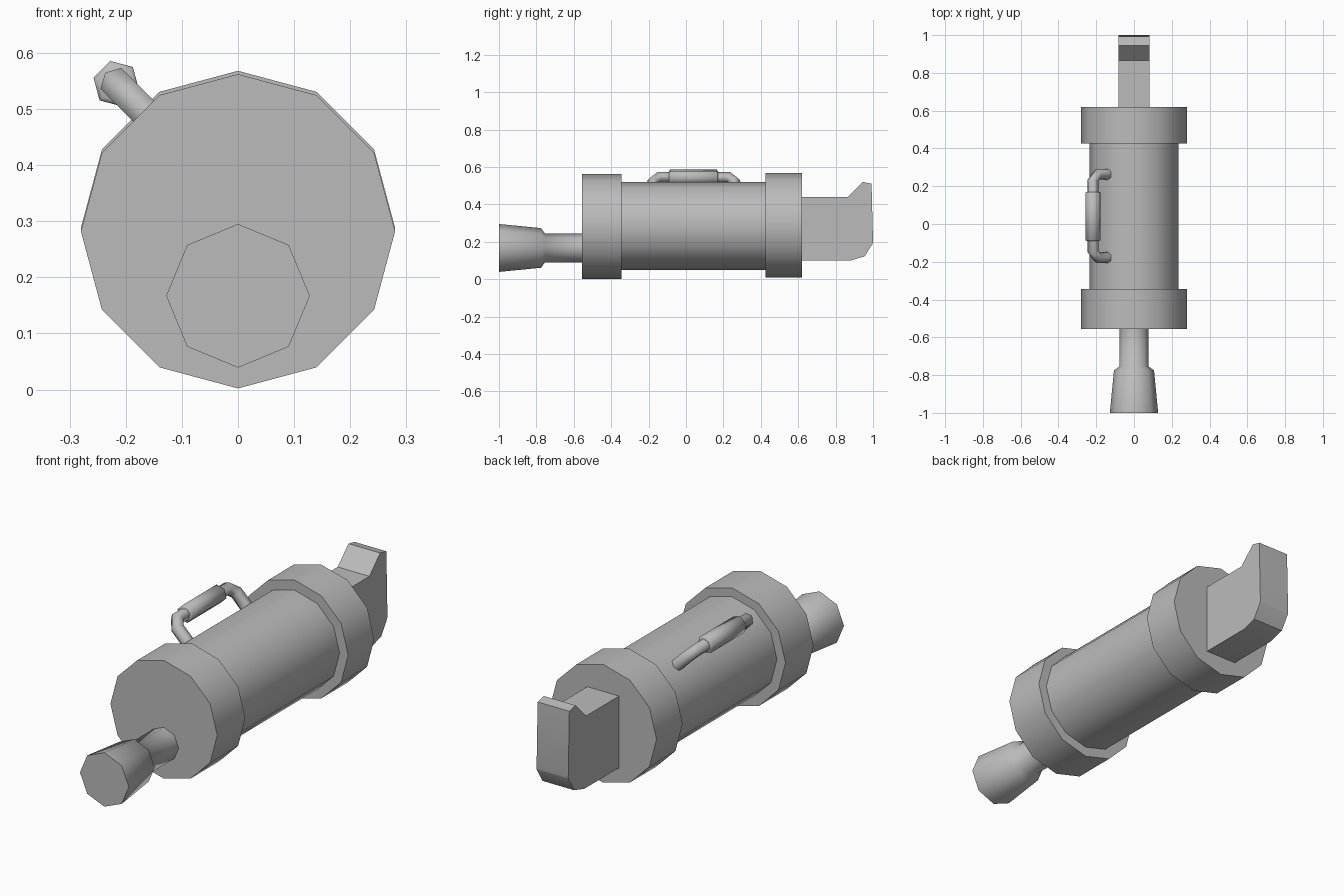
import bpy, bmesh, math
from mathutils import Vector

cube = bpy.data.objects.get("Cube")
if cube:
    bpy.data.objects.remove(cube)

grey = bpy.data.materials.new("plain grey")
grey.use_nodes = True
colour = (0.5, 0.5, 0.5, 1)
grey.diffuse_color = colour
grey.node_tree.nodes["Principled BSDF"].inputs["Base Color"].default_value = colour


def finish(name, bm, angle):
    """Turn a bmesh into a shaded, coloured object."""
    bmesh.ops.recalc_face_normals(bm, faces=bm.faces)
    mesh = bpy.data.meshes.new(name)
    bm.to_mesh(mesh)
    bm.free()
    mesh.shade_smooth()
    mesh.set_sharp_from_angle(angle=math.radians(angle))
    mesh.materials.append(grey)
    obj = bpy.data.objects.new(name, mesh)
    bpy.context.collection.objects.link(obj)
    return obj


def add_ring(bm, y, r, sides, x, z, phase=90):
    angles = [math.radians(phase) + math.tau * i / sides for i in range(sides)]
    verts = [bm.verts.new((x + r * math.cos(a), y, z + r * math.sin(a))) for a in angles]
    return verts, [bm.edges.new((verts[i - 1], verts[i])) for i in range(sides)]


def lathe(bm, profile, sides, x, z, phase=90):
    """Skin rings given as (y, radius); returns the list of rings."""
    rings = [add_ring(bm, y, r, sides, x, z, phase) for y, r in profile]
    for (a, _), (b, _) in zip(rings, rings[1:]):
        for i in range(sides):
            bm.faces.new((a[i - 1], a[i], b[i], b[i - 1]))
    return rings


def drum(name, profile, sides, x, z, phase=90, angle=40):
    bm = bmesh.new()
    rings = lathe(bm, profile, sides, x, z, phase)
    for verts, _ in (rings[0], rings[-1]):
        bm.faces.new(verts)
    return finish(name, bm, angle)


# Main cylinder and its two end collars
drum("main_cylinder", [(-0.4, 0.235), (0.5, 0.235)], 12, 0, 0.285)
drum("front_collar", [(-0.555, 0.28), (-0.345, 0.28)], 12, 0, 0.282)
drum("rear_collar", [(0.425, 0.28), (0.62, 0.28)], 12, 0, 0.288)

# Flared nozzle with a rounded hollow in its mouth
bm = bmesh.new()
outer = lathe(bm, [(-1, 0.128), (-0.775, 0.106), (-0.755, 0.078), (-0.54, 0.078)], 8, 0, 0.167)
bowl = lathe(bm, [(-1, 0.085), (-0.95, 0.078), (-0.91, 0.05), (-0.895, 0.012)], 12, 0, 0.167)
bmesh.ops.bridge_loops(bm, edges=outer[0][1] + bowl[0][1])
bm.faces.new(outer[-1][0])
bm.faces.new(bowl[-1][0])
finish("nozzle", bm, 58)

# Rear block: side profile extruded across the width
half_width = 0.083
profile = [(0.6, 0.1), (0.88, 0.1), (0.955, 0.122), (0.998, 0.19),
           (1, 0.2), (0.992, 0.51), (0.945, 0.52), (0.865, 0.44), (0.6, 0.44)]
bm = bmesh.new()
face = bm.faces.new([bm.verts.new((-half_width, y, z)) for y, z in profile])
extruded = bmesh.ops.extrude_face_region(bm, geom=[face])["geom"]
bmesh.ops.translate(bm, vec=(2 * half_width, 0, 0),
                    verts=[v for v in extruded if isinstance(v, bmesh.types.BMVert)])
if not face.is_valid or len([f for f in bm.faces if len(f.verts) == len(profile)]) < 2:
    bmesh.ops.holes_fill(bm, edges=bm.edges)
finish("rear_block", bm, 40)

# Carrying handle: bent bar leaning out at 45 degrees, with a thicker grip
grip_x, grip_z = -0.217, 0.545
outward = Vector((-1, 0, 1)).normalized()
path = [(-0.178, -0.14), (-0.178, -0.035), (-0.145, 0),
        (0.229, 0), (0.262, -0.035), (0.262, -0.14)]
curve = bpy.data.curves.new("handle_bar", "CURVE")
curve.dimensions = "3D"
curve.bevel_depth = 0.03
curve.bevel_resolution = 1
curve.use_fill_caps = True
spline = curve.splines.new("POLY")
spline.points.add(len(path) - 1)
for point, (y, s) in zip(spline.points, path):
    point.co = (*(Vector((grip_x, y, grip_z)) + outward * s), 1)
spline.use_smooth = True
curve.materials.append(grey)
bpy.context.collection.objects.link(bpy.data.objects.new("handle_bar", curve))

drum("handle_grip", [(-0.09, 0.034), (-0.085, 0.042), (0.165, 0.042), (0.17, 0.034)],
     6, grip_x, grip_z, phase=45, angle=62)
